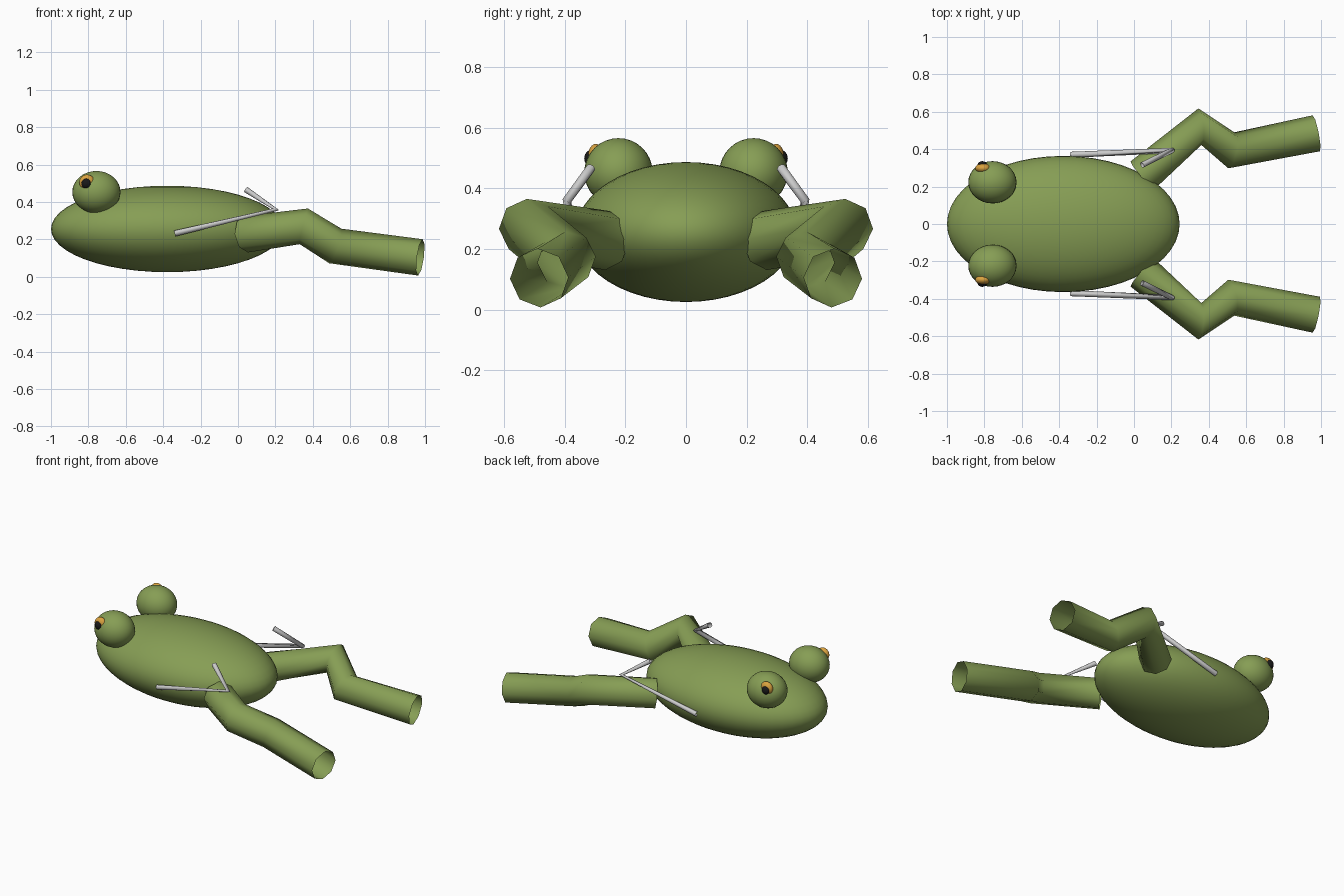
import bpy

if "Cube" in bpy.data.objects:
    bpy.data.objects.remove(bpy.data.objects["Cube"])


def material(name, rgb):
    m = bpy.data.materials.new(name)
    m.diffuse_color = (*rgb, 1)
    m.use_nodes = True
    m.node_tree.nodes["Principled BSDF"].inputs["Base Color"].default_value = m.diffuse_color
    return m


green = material("green_skin", (0.24, 0.34, 0.09))
gold = material("gold_iris", (0.70, 0.36, 0.05))
black = material("black_pupil", (0.01, 0.01, 0.01))


def ellipsoid(name, centre, radii, mat, segments=32, rings=16):
    bpy.ops.mesh.primitive_uv_sphere_add(segments=segments, ring_count=rings,
                                         radius=1, location=centre)
    ob = bpy.context.object
    ob.name = name
    ob.scale = radii
    ob.data.materials.append(mat)
    bpy.ops.object.transform_apply(location=False, rotation=False, scale=True)
    bpy.ops.object.shade_smooth()
    return ob


def tube(name, points, radius, mat=None):
    # Open eight-sided tube along a bent path
    cu = bpy.data.curves.new(name, 'CURVE')
    cu.dimensions = '3D'
    cu.bevel_depth = radius
    cu.bevel_resolution = 2
    cu.use_fill_caps = False
    sp = cu.splines.new('POLY')
    sp.points.add(len(points) - 1)
    for p, co in zip(sp.points, points):
        p.co = (*co, 1)
    if mat:
        cu.materials.append(mat)
    ob = bpy.data.objects.new(name, cu)
    bpy.context.collection.objects.link(ob)
    bpy.ops.object.select_all(action='DESELECT')
    bpy.context.view_layer.objects.active = ob
    ob.select_set(True)
    bpy.ops.object.convert(target='MESH')
    return bpy.context.object


# Body
ellipsoid("body", (-0.378, 0, 0.256), (0.622, 0.364, 0.231), green, 48, 24)

for side, s in (("right", -1), ("left", 1)):
    # Eye with iris and pupil
    ellipsoid("eye_" + side, (-0.757, s * 0.223, 0.453), (0.129, 0.113, 0.113), green)
    ellipsoid("iris_" + side, (-0.807, s * 0.298, 0.505), (0.042, 0.026, 0.042), gold, 24, 12)
    ellipsoid("pupil_" + side, (-0.811, s * 0.312, 0.499), (0.026, 0.024, 0.028), black, 24, 12)
    # Hind leg: hip, knee, ankle, foot
    tube("hind_leg_" + side,
         [(0.045, s * 0.26, 0.228), (0.352, s * 0.52, 0.270),
          (0.52, s * 0.394, 0.165), (0.975, s * 0.485, 0.104)], 0.098, green)
    # Thin grey rod with a sharp bend
    tube("front_leg_" + side,
         [(-0.338, s * 0.370, 0.232), (0.202, s * 0.393, 0.360),
          (0.043, s * 0.315, 0.466)], 0.016)
